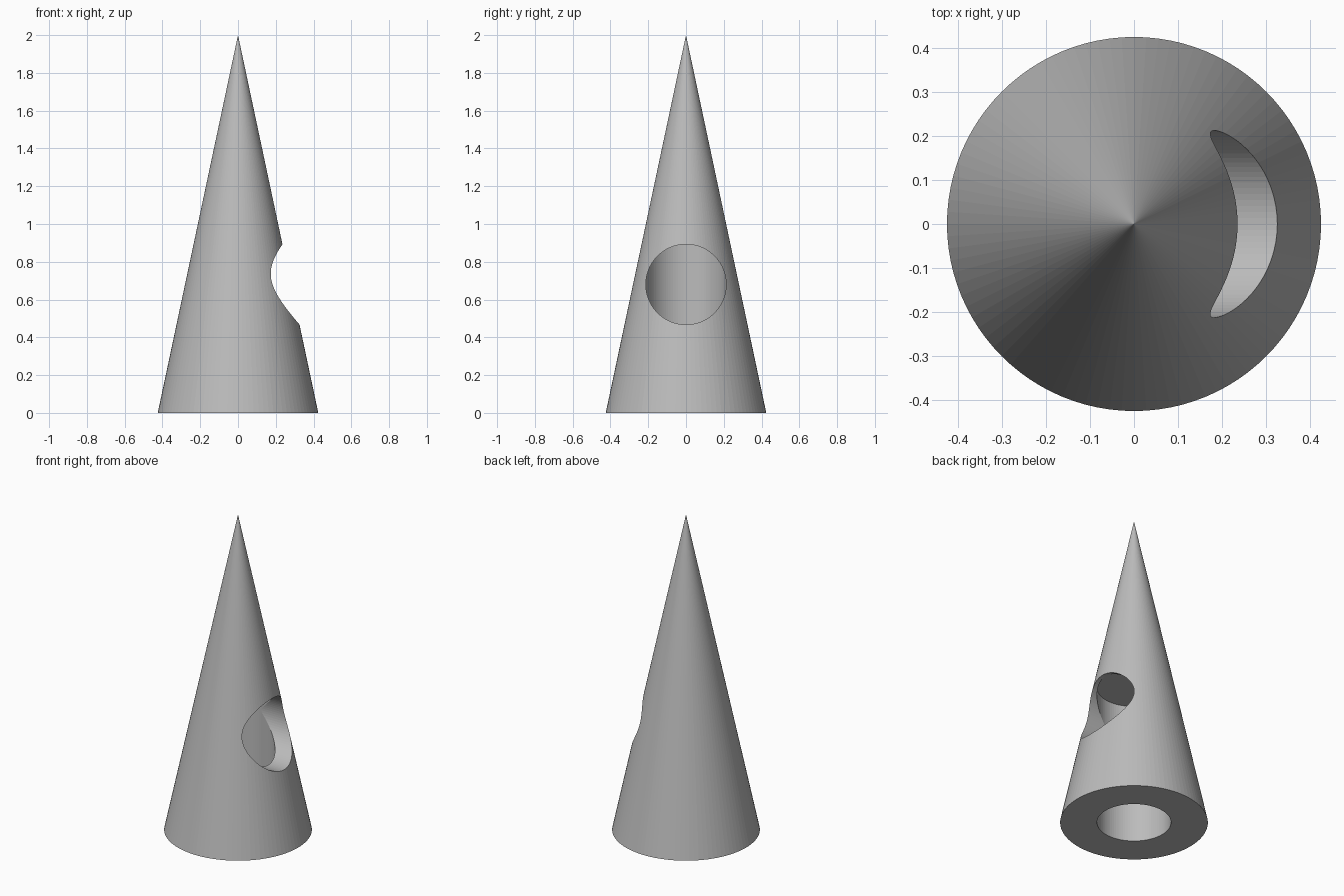
import bpy
import math

old = bpy.data.objects.get("Cube")
if old:
    bpy.data.objects.remove(old, do_unlink=True)

HEIGHT, RADIUS = 2.0, 0.425
BORE, HOLE_Z = 0.2125, 0.68
SIDES = 96

grey = bpy.data.materials.new("plain grey")
grey.use_nodes = True
colour = (0.5, 0.5, 0.5, 1)
grey.diffuse_color = colour
grey.node_tree.nodes["Principled BSDF"].inputs["Base Color"].default_value = colour

# Solid cone body
bpy.ops.mesh.primitive_cone_add(vertices=SIDES, radius1=RADIUS, radius2=0,
                                depth=HEIGHT, location=(0, 0, HEIGHT / 2))
cone = bpy.context.object
cone.name = "cone_body"
cone.data.materials.append(grey)


def drill(name, radius, length, location, rotation=(0, 0, 0)):
    """Cut a round bore out of the cone."""
    bpy.ops.mesh.primitive_cylinder_add(vertices=SIDES, radius=radius, depth=length,
                                        location=location, rotation=rotation)
    cutter = bpy.context.object
    cutter.name = name
    cutter.hide_render = True
    cutter.data.materials.append(grey)
    mod = cone.modifiers.new(name, "BOOLEAN")
    mod.operation = "DIFFERENCE"
    mod.solver = "EXACT"
    mod.object = cutter
    bpy.context.view_layer.objects.active = cone
    bpy.ops.object.modifier_apply(modifier=mod.name)
    bpy.data.objects.remove(cutter, do_unlink=True)


# Blind vertical bore from the base, with a flat ceiling level with the side hole
ceiling = HOLE_Z + BORE + 0.001
drill("vertical_bore", BORE + 0.0005, ceiling + 0.2, (0, 0, (ceiling - 0.2) / 2))

# Side hole running from the bore out through the +x wall
drill("side_hole", BORE, 0.6, (0.3, 0, HOLE_Z), (0, math.pi / 2, 0))
